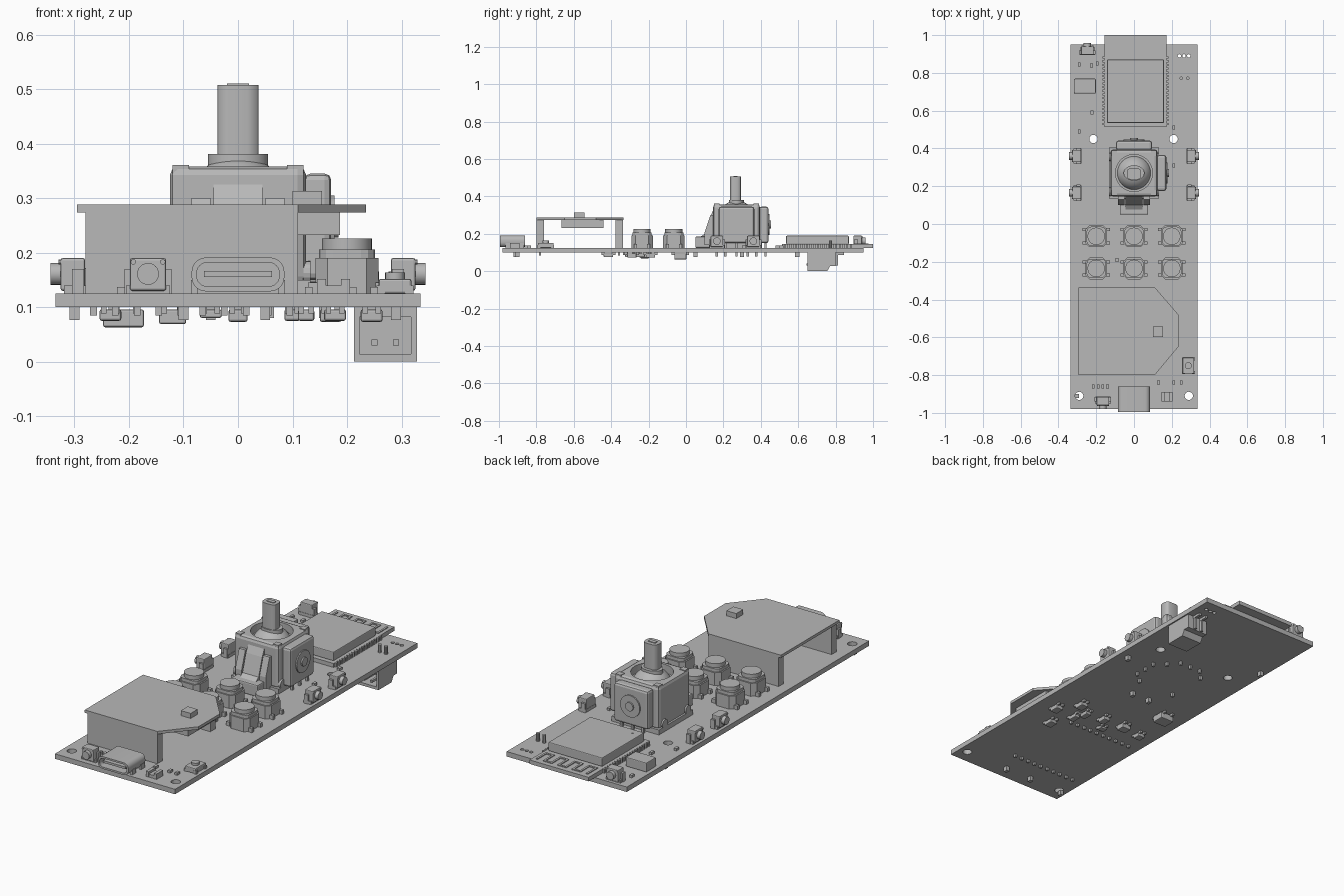
import bpy, bmesh
from math import pi, cos, sin
from mathutils import Matrix

default_cube = bpy.data.objects.get("Cube")
if default_cube:
    bpy.data.objects.remove(default_cube, do_unlink=True)

grey = bpy.data.materials.new("plain_grey")
grey.use_nodes = True
grey.diffuse_color = (.48, .48, .48, 1)
grey.node_tree.nodes["Principled BSDF"].inputs["Base Color"].default_value = grey.diffuse_color

IDENTITY = Matrix()
ALONG_Y = Matrix.Rotation(pi / 2, 4, 'X')            # profile in x, z; extrudes towards -y
ALONG_X = Matrix(((0, 0, 1, 0), (1, 0, 0, 0), (0, 1, 0, 0), (0, 0, 0, 1)))  # profile in y, z


def finish(name, bm, place, smooth=False):
    bm.transform(place)
    bmesh.ops.recalc_face_normals(bm, faces=bm.faces)
    mesh = bpy.data.meshes.new(name)
    bm.to_mesh(mesh)
    bm.free()
    mesh.materials.append(grey)
    obj = bpy.data.objects.new(name, mesh)
    bpy.context.collection.objects.link(obj)
    if smooth:
        activate(obj)
        bpy.ops.object.shade_smooth_by_angle()
    return obj


def activate(obj):
    bpy.ops.object.select_all(action='DESELECT')
    obj.select_set(True)
    bpy.context.view_layer.objects.active = obj


def prism(name, profile, low, high, place=IDENTITY, smooth=False):
    bm = bmesh.new()
    base = bm.faces.new([bm.verts.new((a, b, low)) for a, b in profile])
    top = bmesh.ops.extrude_face_region(bm, geom=[base])["geom"]
    moved = [v for v in top if isinstance(v, bmesh.types.BMVert)]
    bmesh.ops.translate(bm, verts=moved, vec=(0, 0, high - low))
    return finish(name, bm, place, smooth)


def box(name, x, y, low, high, width, depth, place=IDENTITY, bevel=0):
    w, d = width / 2, depth / 2
    corners = [(x - w, y - d), (x + w, y - d), (x + w, y + d), (x - w, y + d)]
    obj = prism(name, corners, low, high, place)
    if bevel:
        mod = obj.modifiers.new("soft_edges", 'BEVEL')
        mod.width, mod.segments = bevel, 2
        activate(obj)
        bpy.ops.object.modifier_apply(modifier=mod.name)
    return obj


def circle(x, y, radius, sides=24, stretch=1):
    return [(x + radius * cos(2 * pi * i / sides), y + radius * stretch * sin(2 * pi * i / sides))
            for i in range(sides)]


def rounded(x, y, width, depth, corner, steps=1):
    points = []
    for quarter, (sx, sy) in enumerate(((1, 1), (-1, 1), (-1, -1), (1, -1))):
        for i in range(steps + 1):
            a = (quarter + i / steps) * pi / 2
            points.append((x + sx * (width / 2 - corner) + corner * cos(a),
                           y + sy * (depth / 2 - corner) + corner * sin(a)))
    return points


def cut(target, cutter):
    mod = target.modifiers.new("cut", 'BOOLEAN')
    mod.operation, mod.solver, mod.object = 'DIFFERENCE', 'EXACT', cutter
    activate(target)
    bpy.ops.object.modifier_apply(modifier=mod.name)
    bpy.data.objects.remove(cutter, do_unlink=True)


TOP, UNDER = .125, .1

# Circuit board with mounting and wire holes
board = box("circuit_board", 0, -.015, UNDER, TOP, .67, 1.93)
for x, y, r in [(-.215, .45, .022), (.21, .45, .022), (-.29, -.91, .022), (.29, -.91, .022),
                (.24, .89, .009), (.265, .89, .009), (.29, .89, .009)]:
    cut(board, prism("hole_cutter", circle(x, y, r, 20), 0, .2))

# Radio module: castellated carrier, shield can and meandering antenna
box("module_carrier", .008, .757, TOP, .145, .33, .485)
for i in range(19):
    for x in (-.161, .177):
        box("module_pad", x, .53 + i * .0195, TOP, .146, .012, .011)
box("module_shield", .008, .703, .145, .19, .3, .335, bevel=.004)
prism("shield_mark", circle(-.1, .57, .006, 12), .19, .192)
for i in range(8):
    x = -.13 + i * .04
    box("antenna_bar", x, .935, .145, .149, .01, .08)
    if i < 7:
        box("antenna_link", x + .02, .97 if i % 2 else .9, .145, .149, .05, .01)

# Raised panel on two long headers
prism("raised_panel", [(-.295, -.335), (-.295, -.8), (.11, -.8), (.235, -.65), (.235, -.48), (.11, -.335)],
      .274, .288)
for y in (-.78, -.358):
    box("panel_header", -.085, y, TOP, .274, .39, .04)
    for i in range(10):
        box("header_pin", -.265 + i * .04, y, .085, UNDER, .012, .012)
box("panel_socket", .13, -.553, .232, .274, .115, .225)
box("panel_chip", .127, -.57, .288, .313, .055, .055)

# Six push keys
for x in (-.2, 0, .2):
    for y in (-.065, -.235):
        prism("key_base", rounded(x, y, .115, .115, .022), TOP, .19)
        prism("key_collar", rounded(x, y, .102, .102, .025, 3), .19, .206)
        prism("key_cap", circle(x, y, .046), .206, .226, smooth=True)
        for side in (-1, 1):
            for end in (-.035, .035):
                box("key_leg", x + side * .062, y + end, TOP, .145, .02, .016)


# Small edge buttons, modelled facing the front and then turned
def edge_button(x, y, angle):
    place = Matrix.Translation((x, y, 0)) @ Matrix.Rotation(angle, 4, 'Z')
    box("edge_button_body", 0, 0, .13, .19, .066, .045, place, .004)
    box("edge_button_base", 0, .004, TOP, .14, .08, .04, place)
    prism("edge_button_plunger", circle(0, .161, .02), .02, .041, place @ ALONG_Y, True)
    for side in (-1, 1):
        box("edge_button_tab", side * .037, .01, TOP, .17, .012, .022, place)
        prism("edge_button_rivet", circle(side * .027, .183, .005, 10), .02, .026, place @ ALONG_Y)


for y in (.36, .165):
    edge_button(-.303, y, -pi / 2)
    edge_button(.303, y, pi / 2)
edge_button(-.165, -.938, 0)
edge_button(-.247, .918, pi)

# Reset button
box("reset_body", .288, -.75, TOP, .152, .06, .085, bevel=.004)
prism("reset_plunger", circle(.288, -.75, .018), .152, .164, smooth=True)
for x in (.262, .314):
    for y in (-.785, -.715):
        box("reset_leg", x, y, TOP, .14, .016, .016)

# Rounded charging socket with inner tongue
socket = prism("charge_socket", rounded(0, .16, .17, .062, .026, 6), .86, .995, ALONG_Y, True)
cut(socket, prism("socket_cutter", rounded(0, .16, .152, .044, .02, 6), .89, 1.1, ALONG_Y))
box("socket_tongue", 0, -.935, .155, .166, .125, .1)
for x in (-.08, .08):
    for y in (-.88, -.95):
        box("socket_tab", x, y, .105, .15, .012, .03)

# Thumb joystick: case with round well, dome and stem
JY = .27
case = box("joystick_case", 0, JY, .14, .358, .25, .25, bevel=.016)
cut(case, prism("well_cutter", circle(0, JY, .098, 32), .318, .5))
box("joystick_foot", 0, JY, TOP, .15, .265, .27)
bm = bmesh.new()
bmesh.ops.create_uvsphere(bm, u_segments=32, v_segments=16, radius=.095)
finish("joystick_dome", bm, Matrix.Translation((0, JY, .283)), True)
prism("joystick_collar", circle(0, JY, .055, 24, .75), .35, .381, smooth=True)
stem = prism("joystick_stem", rounded(0, JY - .005, .076, .06, .02, 3), .36, .507, smooth=True)
box("stem_tip", 0, JY - .005, .5, .51, .04, .02)
for x in (-.105, .105):
    for y in (-.105, .105):
        box("case_clip", x, JY + y, .33, .361, .03, .03)
        box("joystick_pin", x, JY + y, .08, .13, .014, .014)

# Two sensor pods on the joystick, one to the left and one behind
for angle in (pi / 2, pi):
    place = Matrix.Translation((0, JY, 0)) @ Matrix.Rotation(angle, 4, 'Z')
    box("sensor_pod", 0, -.146, .15, .345, .19, .05, place, .012)
    prism("sensor_disc", circle(0, .25, .055), .17, .177, place @ ALONG_Y, True)
    prism("sensor_hub", circle(0, .25, .022, 12), .177, .184, place @ ALONG_Y)
    for x in (-.06, 0, .06):
        box("sensor_pin", x, -.155, .08, .16, .012, .012, place)
for y in (.17, .355):
    for side in (-1, 1):
        prism("case_boss", circle(y, .163, .022, 16), side * .12, side * .133, ALONG_X)

# Sloping press switch in front of the joystick
prism("switch_lever", [(.145, .14), (.07, .14), (.07, .18), (.1, .2), (.128, .29), (.145, .325)],
      -.045, .045, ALONG_X)
for side in (-1, 1):
    prism("switch_cheek", [(.145, .14), (.1, .14), (.1, .21), (.13, .3), (.145, .3)],
          side * .05, side * .085, ALONG_X)
box("switch_body", 0, .092, TOP, .185, .15, .085, bevel=.006)

# Battery connector hanging below, open towards the front
housing = prism("battery_connector", [(.65, .0), (.755, .0), (.77, .028), (.8, .028), (.8, .1), (.65, .1)],
                .213, .328, ALONG_X)
cut(housing, box("connector_cutter", .27, .69, .014, .082, .094, .13))
for x in (.25, .29):
    box("connector_pin", x, .7, .03, .041, .011, .11)
    box("connector_leg", x, .82, .088, UNDER, .014, .05)
    box("connector_slot_rib", x, .805, .03, .09, .012, .014)

# Chips and small parts on the upper side
box("corner_chip", -.26, .73, TOP, .172, .115, .078, bevel=.004)
box("indicator_base", .175, -.915, TOP, .14, .06, .05)
for side in (-1, 1):
    box("indicator_end", .175 + side * .022, -.915, TOP, .152, .016, .052)
small_parts = [(-.29, .845), (-.225, .84), (-.195, .85), (-.29, .49), (-.222, .59), (.21, .51), (.21, .31),
               (-.09, -.19), (.13, -.84), (.21, -.84), (.25, -.84)]
small_parts += [(-.215 + i * .025, -.86) for i in range(4)]
for x, y in small_parts:
    box("small_part", x, y, TOP, .137, .014, .022)
for x in (.25, .285):
    prism("test_post", circle(x, .772, .009, 10), TOP, .165)

# Chips on the underside
for x, y, width, depth, low in [(-.21, -.03, .075, .065, .063), (-.12, -.22, .05, .045, .069),
                                (0, -.225, .035, .05, .073), (.1, -.245, .03, .05, .075),
                                (.125, -.3, .03, .05, .075), (.17, -.19, .04, .05, .073),
                                (.245, -.29, .04, .05, .073), (.178, -.415, .04, .05, .075),
                                (-.234, -.24, .04, .04, .075), (-.05, -.3, .04, .03, .08)]:
    box("under_chip", x, y, low, UNDER - .004, width, depth, bevel=.004)
    for side in (-1, 1):
        for end in (-.3, .3):
            box("under_chip_leg", x + end * width, y + side * depth * .6, .088, UNDER, .01, .016)
for x, y in [(-.3, .595), (-.3, -.91), (.05, -.9), (-.1, -.9), (.29, .3), (.05, .05), (-.05, .05)]:
    box("under_post", x, y, .076, UNDER, .018, .022)
